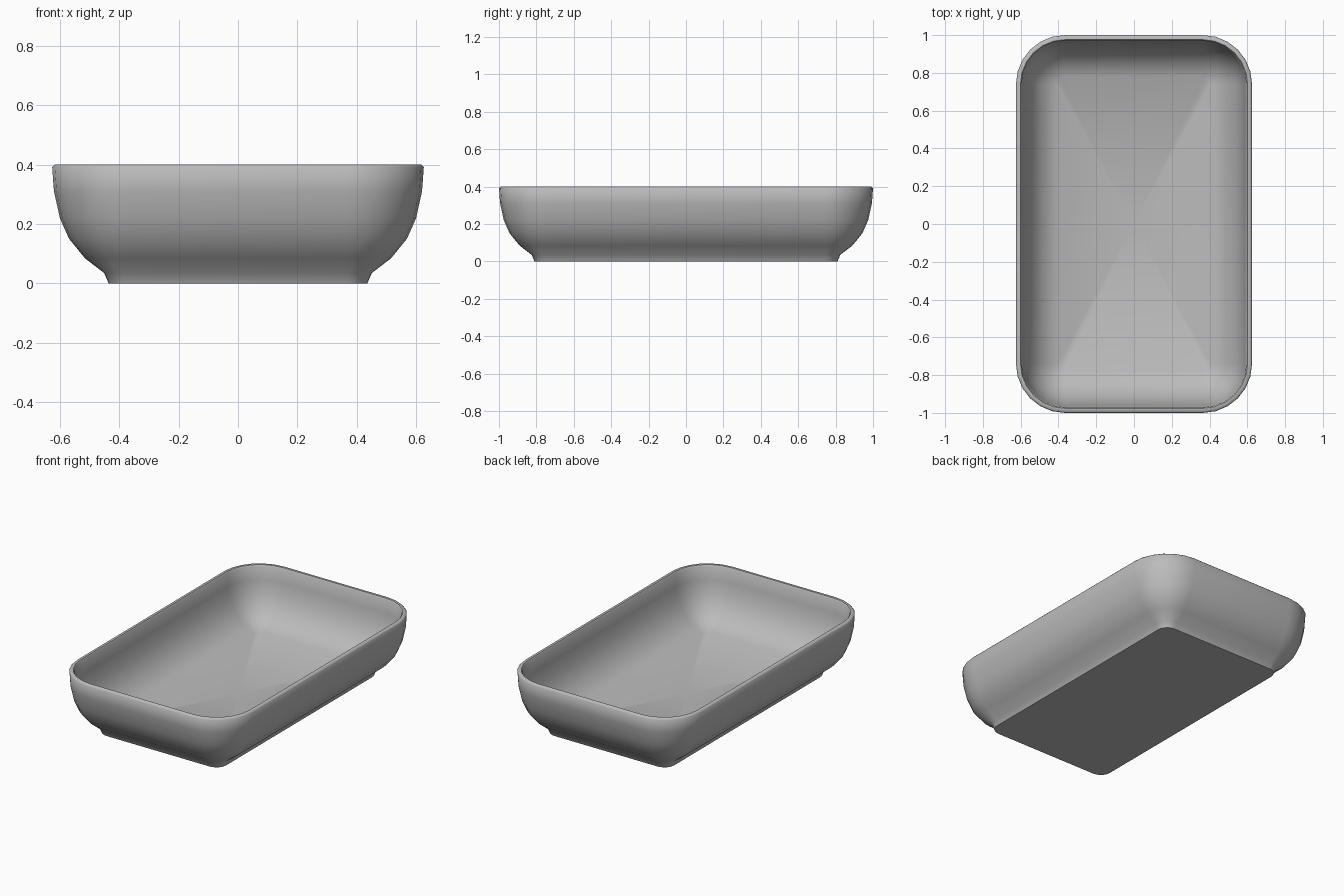
import bpy, bmesh
from math import cos, sin, pi, radians

cube = bpy.data.objects.get("Cube")
if cube:
    bpy.data.objects.remove(cube, do_unlink=True)

CORNER_X, CORNER_Y = 0.365, 0.74   # shared centre of the rounded corners
SEGMENTS = 6

# (corner radius, height) from the foot, up the outside, over the rim, down the inside
PROFILE = [(0.07, 0), (0.085, 0.035), (0.15, 0.085), (0.203, 0.15), (0.234, 0.22),
           (0.254, 0.31), (0.26, 0.392), (0.252, 0.4), (0.236, 0.4), (0.23, 0.392),
           (0.223, 0.31), (0.204, 0.23), (0.174, 0.165), (0.12, 0.1), (0.04, 0.058)]


def rounded_ring(bm, radius, z):
    """One rounded-rectangle loop of vertices."""
    verts = []
    for corner, (sx, sy) in enumerate([(1, 1), (-1, 1), (-1, -1), (1, -1)]):
        for i in range(SEGMENTS + 1):
            a = (corner + i / SEGMENTS) * pi / 2
            verts.append(bm.verts.new((sx * CORNER_X + radius * cos(a),
                                       sy * CORNER_Y + radius * sin(a), z)))
    return verts


clay = bpy.data.materials.new("plain_grey")
clay.use_nodes = True
colour = (0.5, 0.5, 0.5, 1)
clay.diffuse_color = colour
clay.node_tree.nodes["Principled BSDF"].inputs["Base Color"].default_value = colour

# Dish body: loft the loops, close the foot, fan the inner floor
bm = bmesh.new()
rings = [rounded_ring(bm, r, z) for r, z in PROFILE]
count = len(rings[0])
for low, high in zip(rings, rings[1:]):
    for i in range(count):
        j = (i + 1) % count
        bm.faces.new((low[i], low[j], high[j], high[i]))
bm.faces.new(rings[0][::-1])
centre = bm.verts.new((0, 0, PROFILE[-1][1]))
for i in range(count):
    bm.faces.new((rings[-1][i], rings[-1][(i + 1) % count], centre))
bmesh.ops.recalc_face_normals(bm, faces=bm.faces)

mesh = bpy.data.meshes.new("dish")
bm.to_mesh(mesh)
bm.free()
mesh.materials.append(clay)
dish = bpy.data.objects.new("dish", mesh)
bpy.context.collection.objects.link(dish)
bpy.context.view_layer.objects.active = dish
dish.select_set(True)
bpy.ops.object.shade_smooth_by_angle(angle=radians(50))
